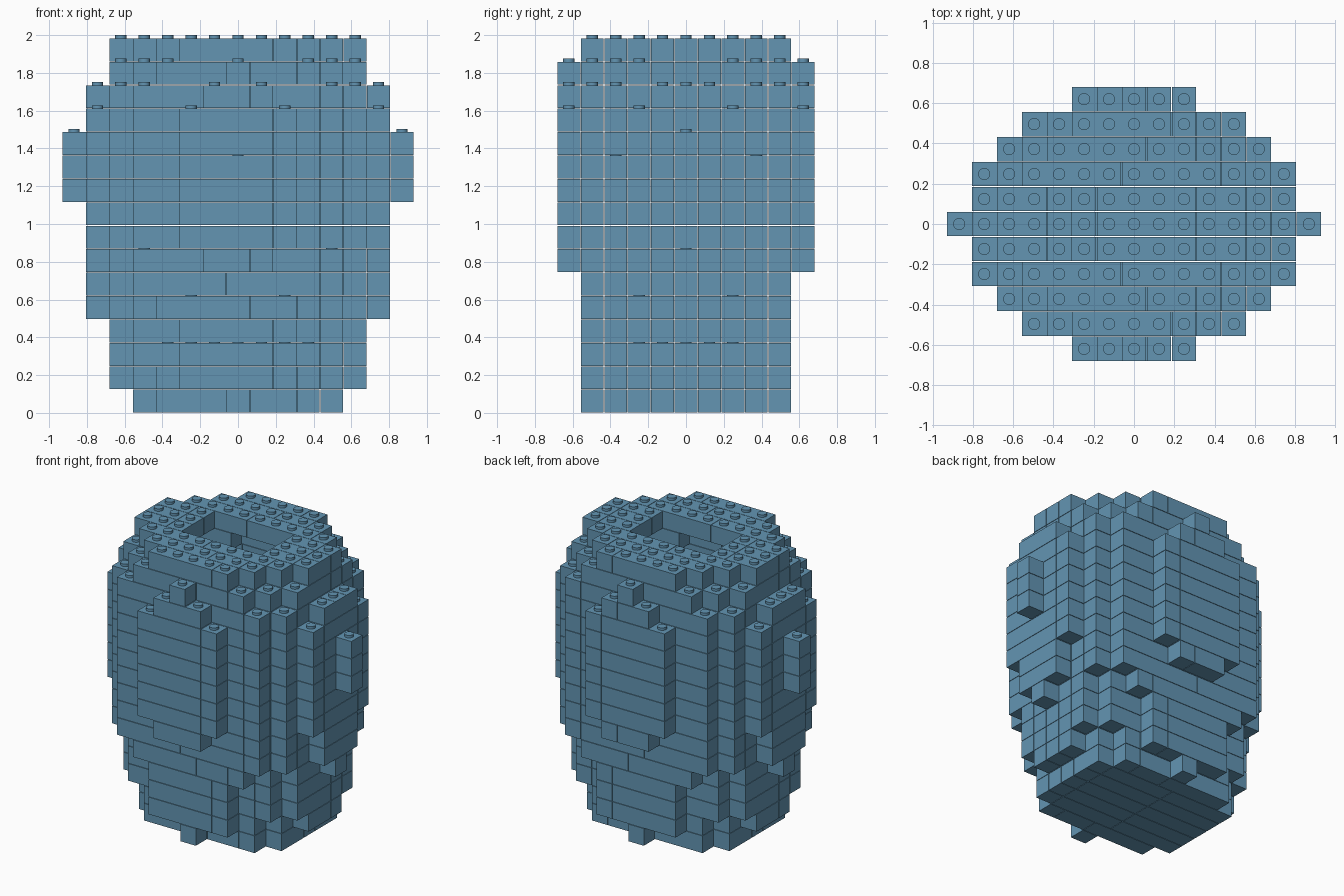
import bpy, bmesh
from mathutils import Matrix, Vector

cube = bpy.data.objects.get("Cube")
if cube:
    bpy.data.objects.remove(cube, do_unlink=True)

PITCH = 0.124      # cell size in every direction
GAP = 0.003        # joint between bricks
STUD_R, STUD_H = 0.03, 0.016

blue = bpy.data.materials.new("steel_blue")
blue.use_nodes = True
colour = (0.125, 0.30, 0.45, 1)
blue.diffuse_color = colour
blue.node_tree.nodes["Principled BSDF"].inputs["Base Color"].default_value = colour

# Outer half widths per layer, for rows 0, 1, 2... away from the middle
belly = [6, 6, 6, 5, 4, 2]
tabbed = [7, 6, 6, 5, 4, 2]
outer = [
    [4, 4, 4, 3, 0], [5, 5, 4, 3, 2], [5, 5, 5, 4, 2], [5, 5, 5, 4, 2],
    [6, 5, 5, 4, 3], [6, 6, 5, 5, 4], [6, 6, 5, 5, 4, 1], belly,
    belly, tabbed, tabbed, tabbed,
    belly, [6, 6, 5, 5, 4, 1], [5, 5, 5, 4, 3, 0], [5, 5, 4, 3, 2],
]

# Cavity half widths, same layout
low, mid, wide = [3, 3, 1], [3, 3, 2], [4, 3, 2]
inner = [[]] * 3 + [low] * 2 + [mid] * 2 + [wide] * 4 + [
    [4, 3, 2, 0], wide, mid, low, [2, 2]]


def filled(x, y, layer):
    if layer >= len(outer):
        return False
    out, hole = outer[layer], inner[layer]
    r = abs(y)
    if r >= len(out) or abs(x) > out[r]:
        return False
    return not (r < len(hole) and abs(x) <= hole[r])


def add_brick(bm, x, y, layer, length):
    size = Vector((length * PITCH - GAP, PITCH - GAP, PITCH - GAP))
    centre = Vector(((x + (length - 1) / 2) * PITCH, y * PITCH,
                     layer * PITCH + PITCH / 2))
    bmesh.ops.create_cube(bm, size=1, matrix=Matrix.LocRotScale(centre, None, size))


def add_stud(bm, x, y, layer):
    top = (layer + 1) * PITCH
    bmesh.ops.create_cone(
        bm, cap_ends=True, segments=16, radius1=STUD_R, radius2=STUD_R,
        depth=STUD_H + GAP,
        matrix=Matrix.Translation((x * PITCH, y * PITCH, top + (STUD_H - GAP) / 2)))


def finish(bm, name):
    mesh = bpy.data.meshes.new(name)
    bm.to_mesh(mesh)
    bm.free()
    mesh.materials.append(blue)
    obj = bpy.data.objects.new(name, mesh)
    bpy.context.collection.objects.link(obj)
    return obj


# Brick courses: each row is filled with the longest bricks that fit
studs = bmesh.new()
for layer in range(len(outer)):
    course = bmesh.new()
    for y in range(-5, 6):
        x = -7
        while x <= 7:
            if not filled(x, y, layer):
                x += 1
                continue
            length = next(n for n in (4, 2, 1)
                          if all(filled(x + i, y, layer) for i in range(n)))
            add_brick(course, x, y, layer, length)
            # Studs only where nothing sits on top
            for i in range(x, x + length):
                if not filled(i, y, layer + 1):
                    add_stud(studs, i, y, layer)
            x += length
    finish(course, f"brick_course_{layer + 1}")

stud_obj = finish(studs, "exposed_studs")
bpy.ops.object.select_all(action='DESELECT')
stud_obj.select_set(True)
bpy.context.view_layer.objects.active = stud_obj
bpy.ops.object.shade_smooth_by_angle()
